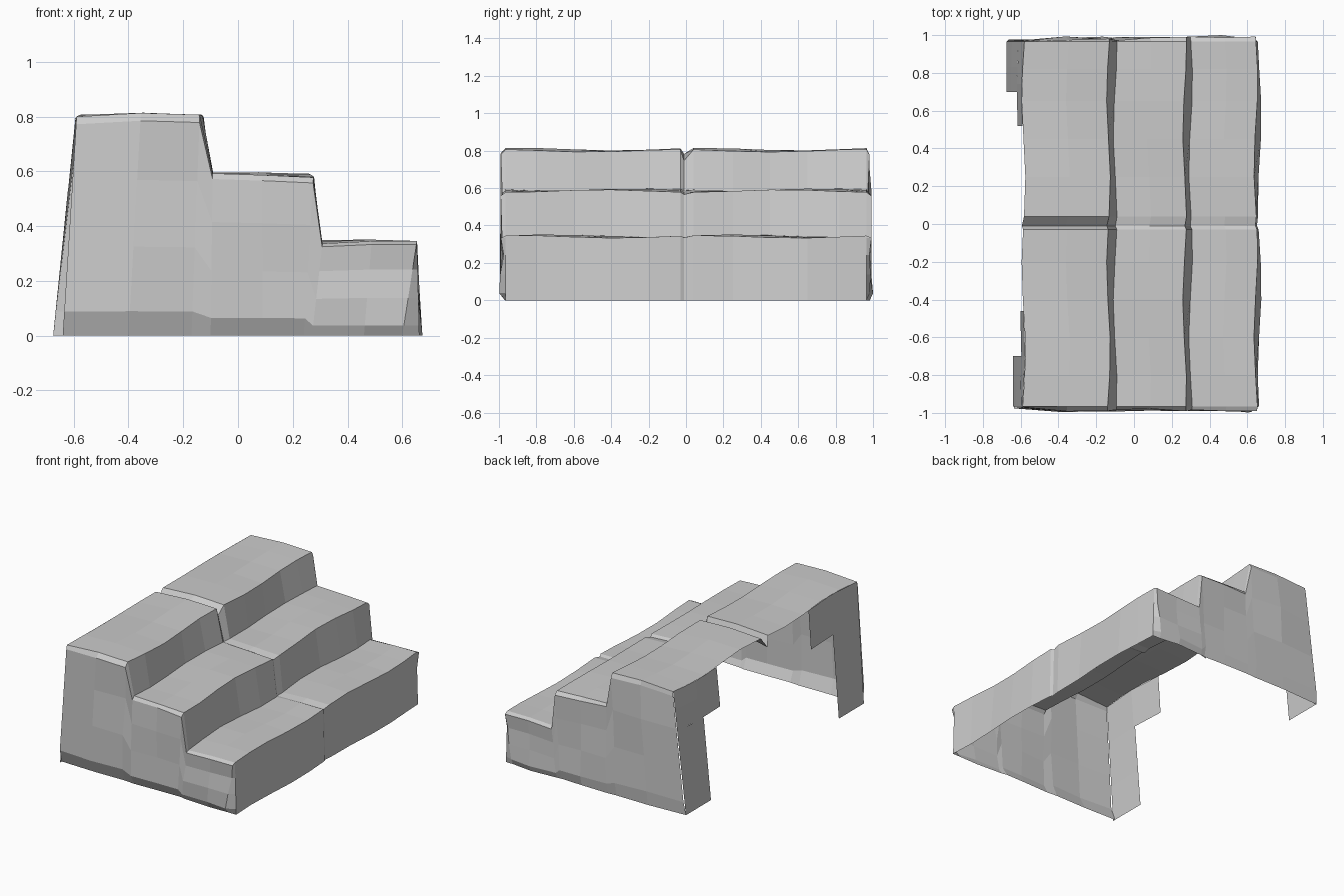
import bpy
import math
import random

random.seed(4)

cube = bpy.data.objects.get("Cube")
if cube:
    bpy.data.objects.remove(cube)

stone = bpy.data.materials.new("grey stone")
stone.use_nodes = True
stone.diffuse_color = (0.6, 0.6, 0.6, 1)
bsdf = stone.node_tree.nodes["Principled BSDF"]
bsdf.inputs["Base Color"].default_value = stone.diffuse_color
bsdf.inputs["Roughness"].default_value = 0.9

# Stepped section from the rear top edge to the front foot: (x, z)
PROFILE = [(-0.585, 0.8), (-0.35, 0.808), (-0.135, 0.8),
           (-0.1, 0.59), (0.08, 0.59), (0.268, 0.585),
           (0.3, 0.342), (0.48, 0.345), (0.645, 0.34), (0.665, 0)]
# Matching points along the foot of an end wall
FOOT = [-0.64, -0.4, -0.17, -0.1, 0.09, 0.24, 0.27, 0.46, 0.6, 0.67]
END = 0.965


def sheet(name, rows, flip=False):
    """Flat-shaded sheet of quads through equal rows of points."""
    n = len(rows[0])
    faces = []
    for i in range(len(rows) - 1):
        for j in range(n - 1):
            f = [i * n + j, i * n + j + 1, (i + 1) * n + j + 1, (i + 1) * n + j]
            faces.append(f[::-1] if flip else f)
    mesh = bpy.data.meshes.new(name)
    mesh.from_pydata([p for row in rows for p in row], [], faces)
    mesh.materials.append(stone)
    obj = bpy.data.objects.new(name, mesh)
    bpy.context.collection.objects.link(obj)
    return obj


def section(y):
    """Profile at y, with the worn waviness of the stone."""
    points = []
    for j, (x, z) in enumerate(PROFILE):
        x += 0.01 * math.sin(7 * y + 1.3 * (j // 3))
        if z > 0:
            z += 0.007 * math.sin(6.5 * y + 0.9 * j)
        points.append((x, y, z))
    return points


# Treads and risers, with a worn joint between the two blocks
stations = [-END, -0.8, -0.6, -0.4, -0.2, -0.03, -0.01, 0.04, 0.25, 0.45, 0.65, 0.82, END]
rows = []
for y in stations:
    row = section(y)
    if y == -0.01:
        drops = [0.07, 0.03, 0.06, 0.006, 0.01, 0.012, 0.004, 0.008, 0.01, 0]
        row = [(x - 0.008, y, z - d) for (x, y, z), d in zip(row, drops)]
    rows.append(row)
sheet("steps", rows)


# End walls with chipped upper rims; the front one is undercut at the foot
def end_wall(name, side):
    top = section(side * END)
    foot = list(FOOT)
    foot[0] = -0.64 if side < 0 else -0.675
    depth = {0: 0.958 if side < 0 else 0.975, 0.11: 0.988, 0.4: 0.985,
             0.7: 0.983, 0.965: 0.981}
    grid = []
    for t, d in depth.items():
        row = []
        for j, (x, _, z) in enumerate(top):
            if j == len(top) - 1:
                x, z = top[j - 1][0], top[j - 1][2]
            px = foot[j] + (x - foot[j]) * t
            edge = j in (0, len(top) - 1)
            wobble = 0 if edge else random.uniform(-0.01, 0.012)
            row.append((px, side * (d + wobble - 0.012 * edge), z * t))
        grid.append(row)
    grid.append(top[:-1] + [top[-2]])
    # Close the corner against the front riser
    grid[0][-1] = top[-1]
    for i, t in enumerate(list(depth)[1:], 1):
        a, b = top[-1], top[-2]
        grid[i][-1] = tuple(p + (q - p) * t for p, q in zip(a, b))
    sheet(name, grid, flip=side > 0)
    return foot[0]


# Rear returns: a wide upper tier over a narrow leg
def rear_return(name, side, foot_x, wide, narrow):
    def point(y, t):
        x, _, z = section(y)[0]
        return (foot_x + (x - foot_x) * t, y, z * t)

    def tier(label, inner, levels):
        ys = [side * END, side * (END + inner) / 2, side * inner]
        ys.sort(reverse=True)
        sheet(name + label, [[point(y, t) for y in ys] for t in levels])

    tier("_upper", wide, [0.68, 0.85, 1])
    tier("_leg", narrow, [0, 0.3, 0.68])


for label, side, wide in (("front", -1, 0.46), ("back", 1, 0.52)):
    foot_x = end_wall(label + "_end_wall", side)
    rear_return(label + "_rear_return", side, foot_x, wide, 0.7)
